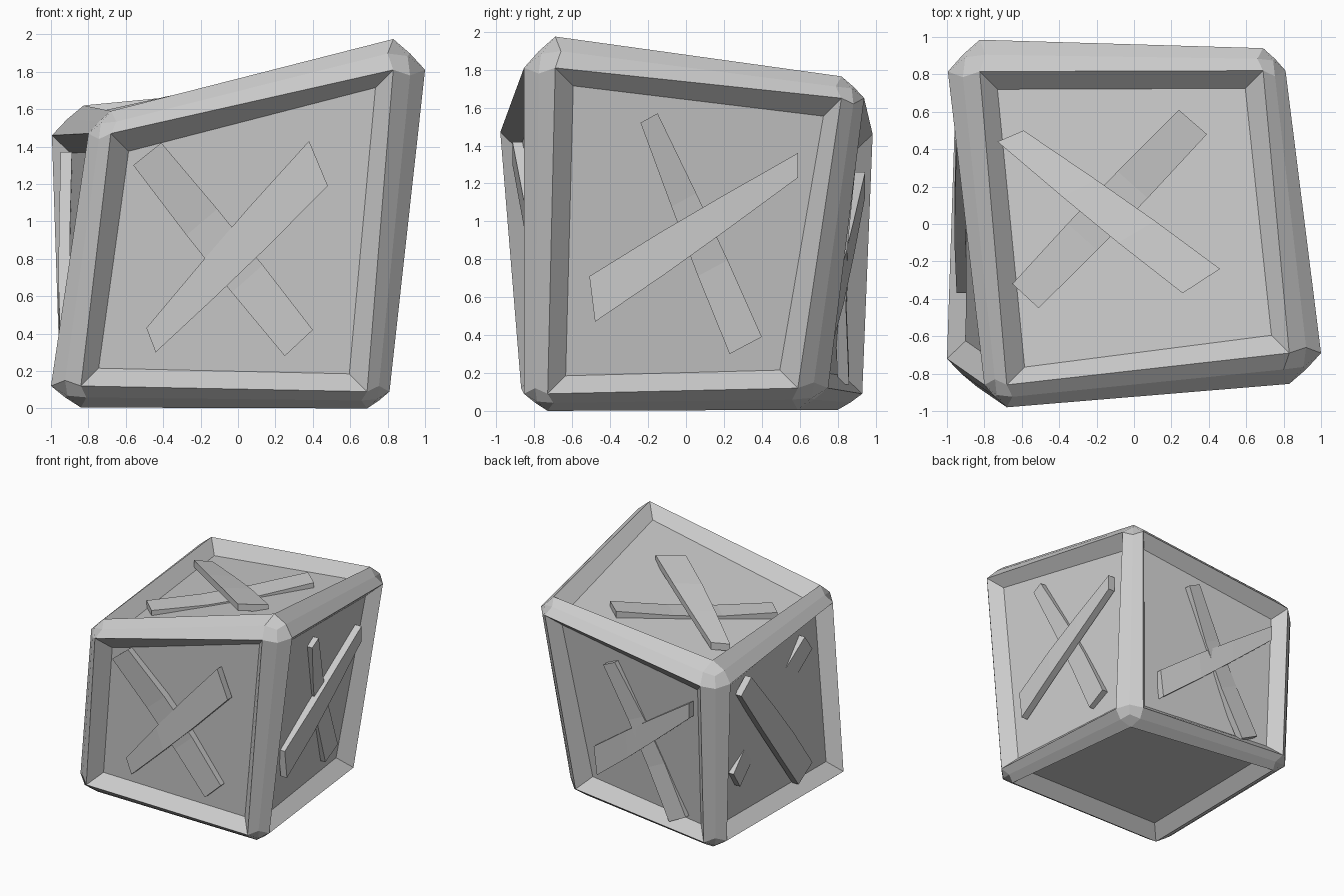
import bpy, bmesh
from itertools import product
from mathutils import Vector
from mathutils.bvhtree import BVHTree

if "Cube" in bpy.data.objects:
    bpy.data.objects.remove(bpy.data.objects["Cube"])

# Corner blocks of the wonky crate: signs -> (centre, radius per axis)
CORNERS = {
    (-1, -1, -1): ((-.84, -.72, .12), (.16, .15, .115)),
    (1, -1, -1): ((.69, -.73, .09), (.12, .125, .09)),
    (1, 1, -1): ((.53, .59, .12), (.16, .16, .115)),
    (-1, 1, -1): ((-.82, .80, .09), (.13, .13, .085)),
    (-1, -1, 1): ((-.68, -.86, 1.47), (.12, .12, .12)),
    (1, -1, 1): ((.83, -.69, 1.81), (.17, .165, .165)),
    (1, 1, 1): ((.69, .82, 1.65), (.12, .12, .115)),
    (-1, 1, 1): ((-.825, .815, 1.46), (.17, .17, .16)),
}
INSET, DEPTH = .095, .10


def finish(bm, name):
    bmesh.ops.recalc_face_normals(bm, faces=bm.faces)
    me = bpy.data.meshes.new(name)
    bm.to_mesh(me)
    ob = bpy.data.objects.new(name, me)
    bpy.context.collection.objects.link(ob)
    return ob


# Crate body: recessed panels, sloped rims, chamfered beams and corners
bm = bmesh.new()
V = {}
for s, (c, r) in CORNERS.items():
    def put(key, w):
        V[s, key] = bm.verts.new([c[i] + s[i] * w[i] for i in range(3)])
    for a in range(3):
        put(('face', a), [r[i] if i == a else 0 for i in range(3)])
        put(('panel', a), [r[i] - DEPTH if i == a else -INSET for i in range(3)])
        # a is the direction of the beam this middle point belongs to
        put(('mid', a), [-.03 if i == a else r[i] * .53 for i in range(3)])
    put('tip', [x * .45 for x in r])
    for a in range(3):
        b, d = (a + 1) % 3, (a + 2) % 3
        bm.faces.new([V[s, ('face', a)], V[s, ('mid', b)], V[s, 'tip'], V[s, ('mid', d)]])

for a, sa in product(range(3), (-1, 1)):
    b, d = (a + 1) % 3, (a + 2) % 3
    ring = []
    for sb, sd in ((-1, -1), (1, -1), (1, 1), (-1, 1)):
        k = [0, 0, 0]
        k[a], k[b], k[d] = sa, sb, sd
        ring.append(tuple(k))
    bm.faces.new([V[k, ('panel', a)] for k in ring])
    for k, n in zip(ring, ring[1:] + ring[:1]):
        bm.faces.new([V[k, ('face', a)], V[n, ('face', a)],
                      V[n, ('panel', a)], V[k, ('panel', a)]])
        e = next(i for i in range(3) if k[i] != n[i])
        bm.faces.new([V[k, ('face', a)], V[n, ('face', a)],
                      V[n, ('mid', e)], V[k, ('mid', e)]])
bmesh.ops.recalc_face_normals(bm, faces=bm.faces)
tree = BVHTree.FromBMesh(bm)
finish(bm, "crate_body")
bm.free()


def plank(name, place, out, ends, lifts, thick=.06):
    """Four-station bent board; ends = two edge points at each end (u, v)."""
    p0, q0, p1, q1 = [Vector(e) for e in ends]
    out = Vector(out)
    base = []
    for m in ((p0 + q0) / 2, (p1 + q1) / 2):
        hit = tree.ray_cast(place(*m) + out * 3, -out)[0]
        base.append(hit.dot(out))
    pm = bmesh.new()
    rings = []
    for t, lift, wide in zip((0, .36, .66, 1), lifts, (1, 1.1, 1.1, 1)):
        p, q = p0.lerp(p1, t), q0.lerp(q1, t)
        m = (p + q) / 2
        h = base[0] + (base[1] - base[0]) * t + lift - .01
        row = []
        for pt, dh in ((p, 0), (q, 0), (q, thick), (p, thick)):
            w = place(*(m + (pt - m) * wide))
            w += out * (h + dh - w.dot(out))
            row.append(pm.verts.new(w))
        rings.append(row)
    for r, n in zip(rings, rings[1:]):
        for i in range(4):
            j = (i + 1) % 4
            pm.faces.new([r[i], r[j], n[j], n[i]])
    pm.faces.new(rings[0])
    pm.faces.new(rings[-1])
    finish(pm, name)
    pm.free()


# Crossed boards: (over board, under board) patterns in face coordinates
FRONT = (((.38, 1.43), (.48, 1.19), (-.49, .43), (-.44, .30)),
         ((-.56, 1.30), (-.41, 1.42), (.25, .28), (.40, .42)))
RIGHT = (((.59, 1.36), (.59, 1.23), (-.51, .71), (-.48, .47)),
         ((-.24, 1.52), (-.15, 1.57), (.23, .30), (.40, .39)))
BACK = (((.69, 1.26), (.69, 1.13), (-.35, .54), (-.32, .30)),
        ((-.16, 1.35), (-.05, 1.40), (.44, .14), (.60, .22)))
LEFT = (((-.60, 1.26), (-.46, 1.37), (.18, .20), (.37, .32)),
        ((.48, 1.32), (.58, 1.18), (-.66, .60), (-.57, .46)))
TOP = (((-.73, .44), (-.59, .50), (.26, -.37), (.46, -.24)),
       ((.24, .61), (.39, .48), (-.65, -.32), (-.51, -.45)))
SIDES = (
    ("front", lambda u, v: Vector((u, 0, v)), (0, -1, 0), FRONT),
    ("right", lambda u, v: Vector((0, u, v)), (1, 0, 0), RIGHT),
    ("back", lambda u, v: Vector((-u, 0, v)), (0, 1, 0), BACK),
    ("left", lambda u, v: Vector((0, -u, v)), (-1, 0, 0), LEFT),
    ("top", lambda u, v: Vector((u, v, 0)), (0, 0, 1), TOP),
)
for name, place, out, (over, under) in SIDES:
    plank(name + "_over_plank", place, out, over, (.02, .025, .025, .01))
    plank(name + "_under_plank", place, out, under, (0, -.03, -.03, 0))
